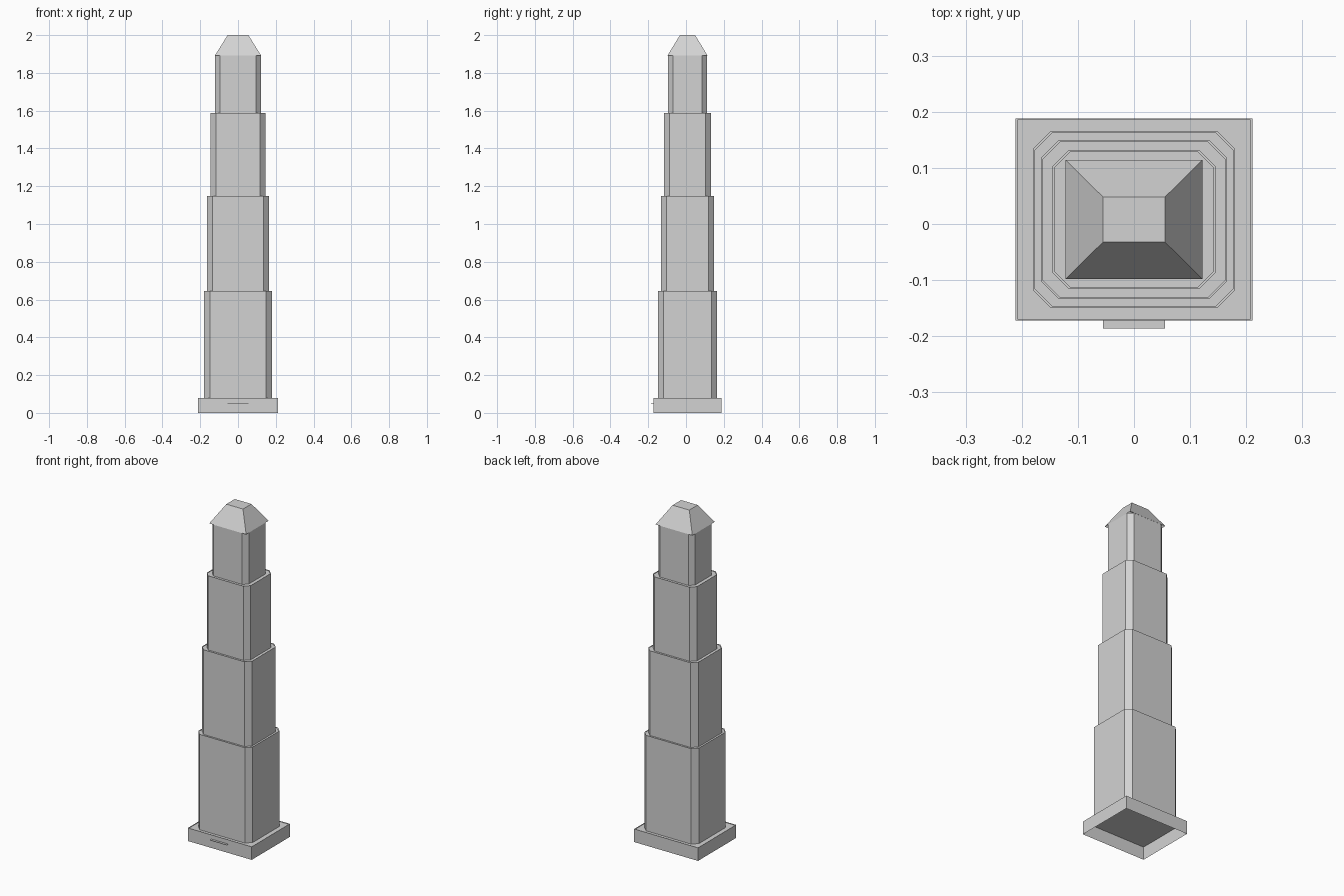
import bpy
import bmesh

if "Cube" in bpy.data.objects:
    bpy.data.objects.remove(bpy.data.objects["Cube"], do_unlink=True)

stone = bpy.data.materials.new("light_grey_stone")
stone.use_nodes = True
stone.diffuse_color = (0.65, 0.65, 0.65, 1)
stone.node_tree.nodes["Principled BSDF"].inputs["Base Color"].default_value = (0.65, 0.65, 0.65, 1)

CENTRE_Y = 0.008   # the tower sits slightly back because of the front sill
LIP = 0.003        # thin rim around each ledge


def outline(hx, hy, cut=0):
    """Rectangle, or rectangle with cut corners, counter-clockwise."""
    points = []
    for sx, sy in ((1, 1), (-1, 1), (-1, -1), (1, -1)):
        if cut:
            pair = [(sx * hx, sy * (hy - cut)), (sx * (hx - cut), sy * hy)]
            points += pair if sx * sy > 0 else pair[::-1]
        else:
            points.append((sx * hx, sy * hy))
    return points


def stack(name, rings):
    """Skin a list of (outline, z) rings, open below and capped on top."""
    bm = bmesh.new()
    loops = [[bm.verts.new((x, y + CENTRE_Y, z)) for x, y in pts] for pts, z in rings]
    for low, high in zip(loops, loops[1:]):
        n = len(low)
        for i in range(n):
            j = (i + 1) % n
            bm.faces.new((low[i], low[j], high[j], high[i]))
    bm.faces.new(loops[-1])
    mesh = bpy.data.meshes.new(name)
    bm.to_mesh(mesh)
    bm.free()
    mesh.materials.append(stone)
    obj = bpy.data.objects.new(name, mesh)
    bpy.context.collection.objects.link(obj)
    return obj


def tier(name, hx, hy, cut, bottom, top):
    """Hollow block whose top ledge lies just inside a thin rim."""
    outer = outline(hx, hy, cut)
    inner = outline(hx - LIP, hy - LIP, cut)
    stack(name, [(outer, bottom), (outer, top), (inner, top), (inner, top - LIP)])


# Plinth and the four stepped tower tiers
tier("plinth", 0.211, 0.18, 0, 0, 0.078)
tier("lower_tier", 0.18, 0.157, 0.031, 0.075, 0.645)
tier("second_tier", 0.165, 0.141, 0.03, 0.642, 1.148)
tier("third_tier", 0.145, 0.124, 0.029, 1.145, 1.588)
tier("upper_tier", 0.121, 0.104, 0.026, 1.585, 1.893)

# Hipped roof with a flat top
stack("roof", [(outline(0.122, 0.106), 1.892), (outline(0.055, 0.04), 2.0)])

# Thin sill on the front of the plinth
sill = stack("front_sill", [(outline(0.055, 0.007), 0.051), (outline(0.055, 0.007), 0.053)])
sill.location.y = -0.187
